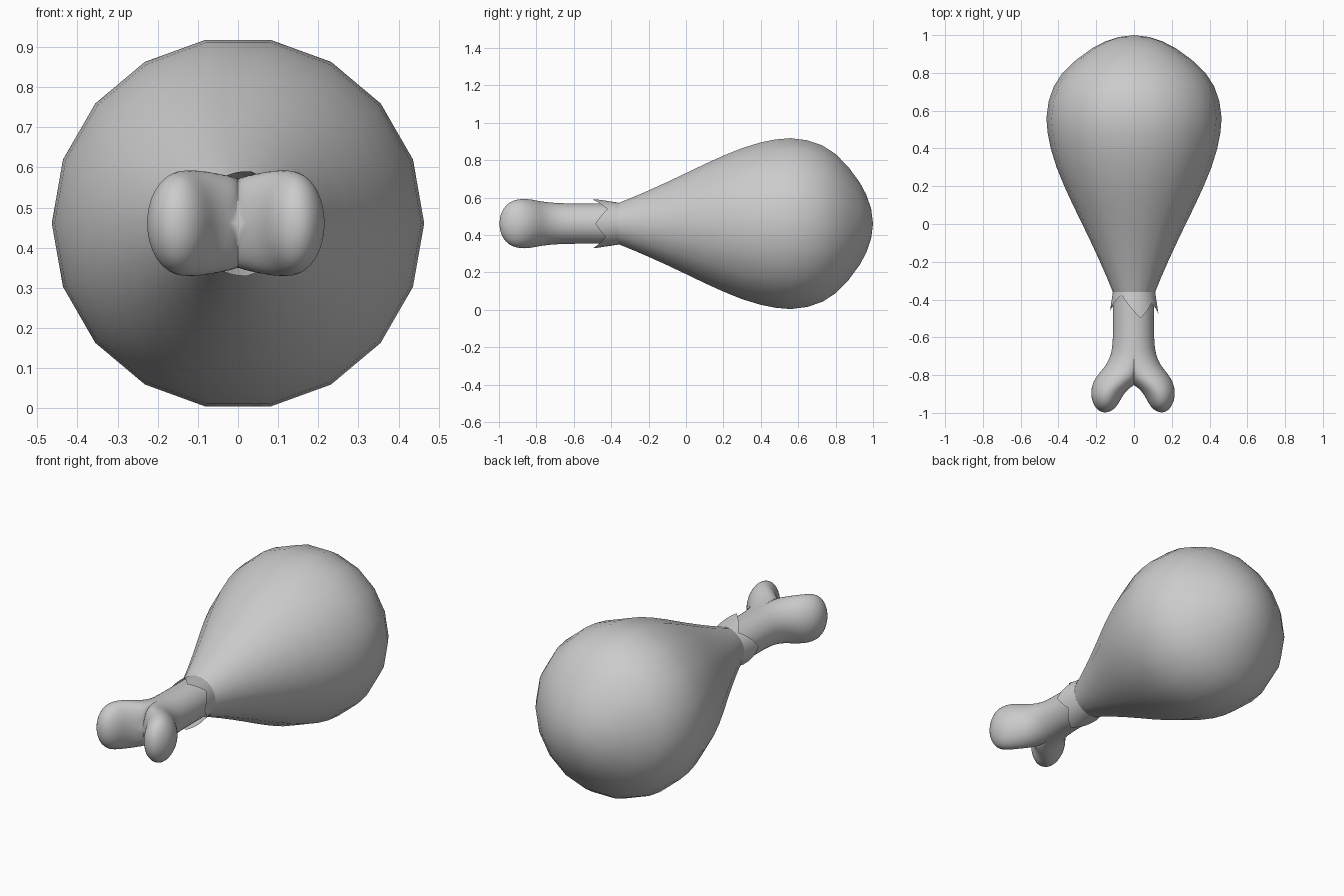
import bpy, bmesh
from math import sin, cos, radians, pi
from mathutils import Vector

if "Cube" in bpy.data.objects:
    bpy.data.objects.remove(bpy.data.objects["Cube"])

CZ = 0.461  # height of the long axis


def finish(name, bm):
    bmesh.ops.remove_doubles(bm, verts=bm.verts, dist=0.0005)
    bmesh.ops.recalc_face_normals(bm, faces=bm.faces)
    for f in bm.faces:
        f.smooth = True
    mesh = bpy.data.meshes.new(name)
    bm.to_mesh(mesh)
    bm.free()
    ob = bpy.data.objects.new(name, mesh)
    bpy.context.collection.objects.link(ob)
    return ob


def loft(bm, rows, closed):
    rows = [[bm.verts.new(p) for p in row] for row in rows]
    n = len(rows[0])
    for a, b in zip(rows, rows[1:]):
        for i in range(n if closed else n - 1):
            j = (i + 1) % n
            bm.faces.new((a[i], a[j], b[j], b[i]))


def ring(y, r, n):
    return [(r * cos(2 * pi * i / n), y, CZ + r * sin(2 * pi * i / n)) for i in range(n)]


# Meat: 18-sided turned body along y
profile = [(-0.36, 0.112), (-0.28, 0.145), (-0.2, 0.18), (-0.1, 0.226), (0, 0.274),
           (0.1, 0.323), (0.2, 0.369), (0.3, 0.41), (0.4, 0.441), (0.48, 0.457),
           (0.56, 0.464), (0.65, 0.452), (0.73, 0.424), (0.8, 0.378), (0.87, 0.305),
           (0.93, 0.222), (0.965, 0.155), (0.99, 0.08), (1.0, 0)]
bm = bmesh.new()
loft(bm, [ring(y, r, 18) for y, r in profile], True)
finish("meat", bm)

# Torn skin cuff: flared ring with a jagged edge (angle, y)
edge = [(0, -0.485), (40, -0.42), (75, -0.5), (125, -0.375), (180, -0.465),
        (230, -0.41), (280, -0.5), (325, -0.43), (360, -0.485)]


def edge_y(a):
    for (a0, y0), (a1, y1) in zip(edge, edge[1:]):
        if a0 <= a <= a1:
            return y0 + (y1 - y0) * (a - a0) / (a1 - a0)


rows = []
for t in (0, 0.5, 1):
    row = []
    for i in range(72):
        a = radians(5 * i)
        y = -0.36 + t * (edge_y(5 * i) + 0.36)
        r = 0.112 + 0.15 * (-0.36 - y)
        row.append((r * cos(a), y, CZ + r * sin(a)))
    rows.append(row)
bm = bmesh.new()
loft(bm, rows, True)
finish("skin_cuff", bm)

# Bone: inner point, outer point, ridge fraction, ridge height, inner height
stations = [((0, -0.33), (0.107, -0.33), 0.0, 0.108, 0.108),
            ((0, -0.48), (0.107, -0.48), 0.0, 0.108, 0.108),
            ((0, -0.62), (0.107, -0.62), 0.0, 0.108, 0.108),
            ((0, -0.70), (0.115, -0.69), 0.05, 0.110, 0.110),
            ((0, -0.78), (0.142, -0.75), 0.25, 0.118, 0.110),
            ((0, -0.825), (0.178, -0.79), 0.40, 0.127, 0.085),
            ((0, -0.852), (0.208, -0.835), 0.47, 0.133, 0.0),
            ((0.042, -0.885), (0.219, -0.885), 0.5, 0.134, 0.0),
            ((0.067, -0.93), (0.215, -0.93), 0.5, 0.124, 0.0),
            ((0.087, -0.967), (0.198, -0.967), 0.5, 0.097, 0.0),
            ((0.113, -0.99), (0.178, -0.99), 0.5, 0.056, 0.0),
            ((0.147, -1.0), (0.147, -1.0), 0.5, 0.0, 0.0)]


def half_section(inner, outer, frac, h, hi, sx, sz):
    inner, outer = Vector(inner), Vector(outer)
    mid = inner.lerp(outer, frac)
    pts = []
    for k in range(13):
        t = pi * k / 12
        if k <= 6:
            p, z = mid.lerp(outer, cos(t)), h * sin(t)
        else:
            p, z = mid.lerp(inner, -cos(t)), hi + (h - hi) * sin(t)
        pts.append((p.x * sx, p.y, CZ + sz * z))
    return pts


bm = bmesh.new()
for sx in (1.0, -1.05):
    for sz in (1, -1):
        loft(bm, [half_section(*s, sx, sz) for s in stations], False)
bone = finish("bone", bm)
sub = bone.modifiers.new("smooth", 'SUBSURF')
sub.levels = sub.render_levels = 1
